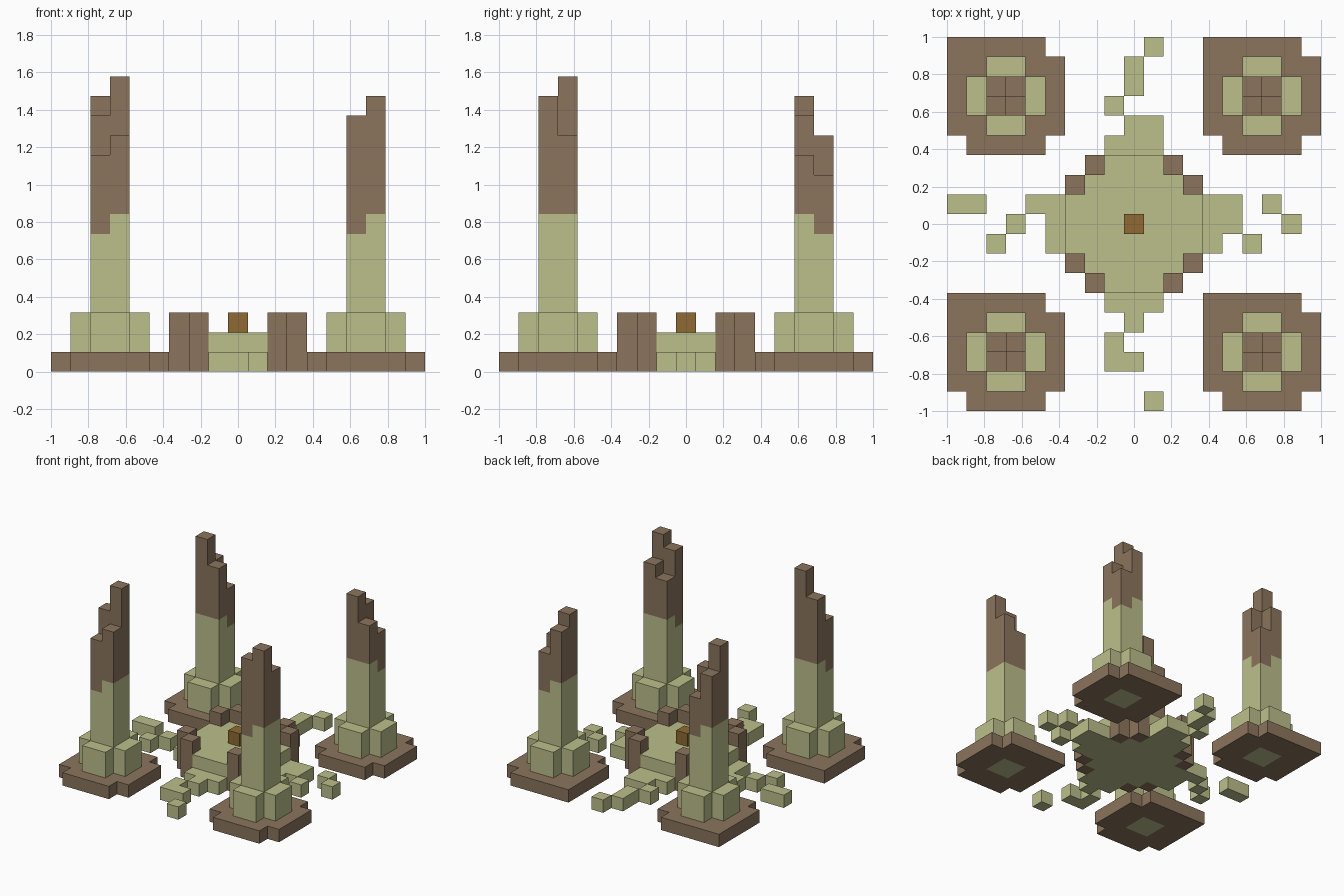
import bpy
import bmesh
from mathutils import Vector

old = bpy.data.objects.get("Cube")
if old:
    bpy.data.objects.remove(old, do_unlink=True)

SIZE = 19            # blocks along each side
UNIT = 2 / SIZE      # edge of one block


def srgb(r, g, b):
    lin = [((c / 255 + 0.055) / 1.055) ** 2.4 for c in (r, g, b)]
    return (*lin, 1.0)


def material(name, color):
    mat = bpy.data.materials.new(name)
    mat.use_nodes = True
    mat.diffuse_color = color
    bsdf = mat.node_tree.nodes["Principled BSDF"]
    bsdf.inputs["Base Color"].default_value = color
    bsdf.inputs["Roughness"].default_value = 0.9
    return mat


brown = material("weathered brown", srgb(139, 117, 93))
green = material("pale stone green", srgb(188, 191, 139))
amber = material("amber wood", srgb(142, 106, 51))

blocks = {}          # block position -> (part name, material)


def fill(part, mat, x, y, z):
    """Fill the block ranges x, y, z (end excluded) with one part."""
    for i in range(*x):
        for j in range(*y):
            for k in range(*z):
                blocks[i, j, k] = (part, mat)


def tower(name, x, y, heights, back):
    # footing plate with three clipped corners
    fill(name + "_footing", brown, (x, x + 6), (y, y + 6), (0, 1))
    for i, j in ((0, 0), (5, 0), (5, 5)):
        del blocks[x + i, y + j, 0]
    # cross-shaped buttresses
    fill(name + "_buttress", green, (x + 1, x + 5), (y + 2, y + 4), (1, 3))
    fill(name + "_buttress", green, (x + 2, x + 4), (y + 1, y + 5), (1, 3))
    # broken column: stone below, brown above
    for (i, j), top in heights.items():
        short = (i, j) == ((1, 1) if back else (0, 0))
        middle = 7 if short else 8
        cx, cy = x + 2 + i, y + 2 + j
        fill(name + "_column", green, (cx, cx + 1), (cy, cy + 1), (0, middle))
        fill(name + "_column", brown, (cx, cx + 1), (cy, cy + 1), (middle, top))


def quad(a, b, c, d):
    return {(0, 0): a, (1, 0): b, (0, 1): c, (1, 1): d}


tower("front_right_tower", 0, 0, quad(11, 12, 13, 15), False)
tower("front_left_tower", 13, 0, quad(13, 14, 11, 12), False)
tower("back_right_tower", 0, 13, quad(14, 12, 12, 10), True)
tower("back_left_tower", 13, 13, quad(13, 11, 12, 10), True)

# central platform: a stepped diamond
for j, half in zip(range(6, 13), (1, 2, 3, 3, 3, 2, 1)):
    fill("platform", green, (9 - half, 10 + half), (j, j + 1), (0, 2))

# low posts on the diagonal edges
for sx in (-1, 1):
    for sy in (-1, 1):
        for a, b in ((2, 3), (3, 2)):
            i, j = 9 + sx * a, 9 + sy * b
            fill("edge_posts", brown, (i, i + 1), (j, j + 1), (0, 3))

# centre block
fill("centre_block", amber, (9, 10), (9, 10), (2, 3))

# crumbling steps and loose stones along the four paths: (x, y, width, depth)
steps = [(5, 8, 1, 3), (4, 10, 1, 1), (13, 8, 1, 3), (14, 9, 1, 2),
         (8, 13, 3, 1), (9, 14, 2, 1), (8, 5, 3, 1), (9, 4, 1, 1)]
stones = [(3, 9, 1, 1), (2, 8, 1, 1), (0, 10, 2, 1),
          (15, 8, 1, 1), (17, 9, 1, 1), (16, 10, 1, 1),
          (8, 15, 1, 1), (9, 16, 1, 2), (10, 18, 1, 1),
          (8, 3, 1, 1), (8, 2, 2, 1), (10, 0, 1, 1)]
for part, group in (("platform_steps", steps), ("path_stones", stones)):
    for x, y, w, d in group:
        fill(part, green, (x, x + w), (y, y + d), (0, 1))


def build(part):
    """Make one object from the exposed sides of a part's blocks."""
    bm = bmesh.new()
    mats = []
    for pos, (owner, mat) in blocks.items():
        if owner != part:
            continue
        if mat not in mats:
            mats.append(mat)
        centre = Vector(pos) + Vector((0.5, 0.5, 0.5))
        for axis in range(3):
            for sign in (-1, 1):
                n = Vector((0, 0, 0))
                n[axis] = sign
                if tuple(int(c) for c in Vector(pos) + n) in blocks:
                    continue
                u = Vector((0, 0, 0))
                u[(axis + 1) % 3] = 0.5
                v = n.cross(u)
                mid = centre + n * 0.5
                corners = (mid - u - v, mid + u - v, mid + u + v, mid - u + v)
                verts = [bm.verts.new((c.x * UNIT - 1, c.y * UNIT - 1, c.z * UNIT))
                         for c in corners]
                bm.faces.new(verts).material_index = mats.index(mat)
    bmesh.ops.remove_doubles(bm, verts=bm.verts, dist=0.001)
    mesh = bpy.data.meshes.new(part)
    bm.to_mesh(mesh)
    bm.free()
    for mat in mats:
        mesh.materials.append(mat)
    bpy.context.collection.objects.link(bpy.data.objects.new(part, mesh))


for part in sorted({owner for owner, _ in blocks.values()}):
    build(part)
